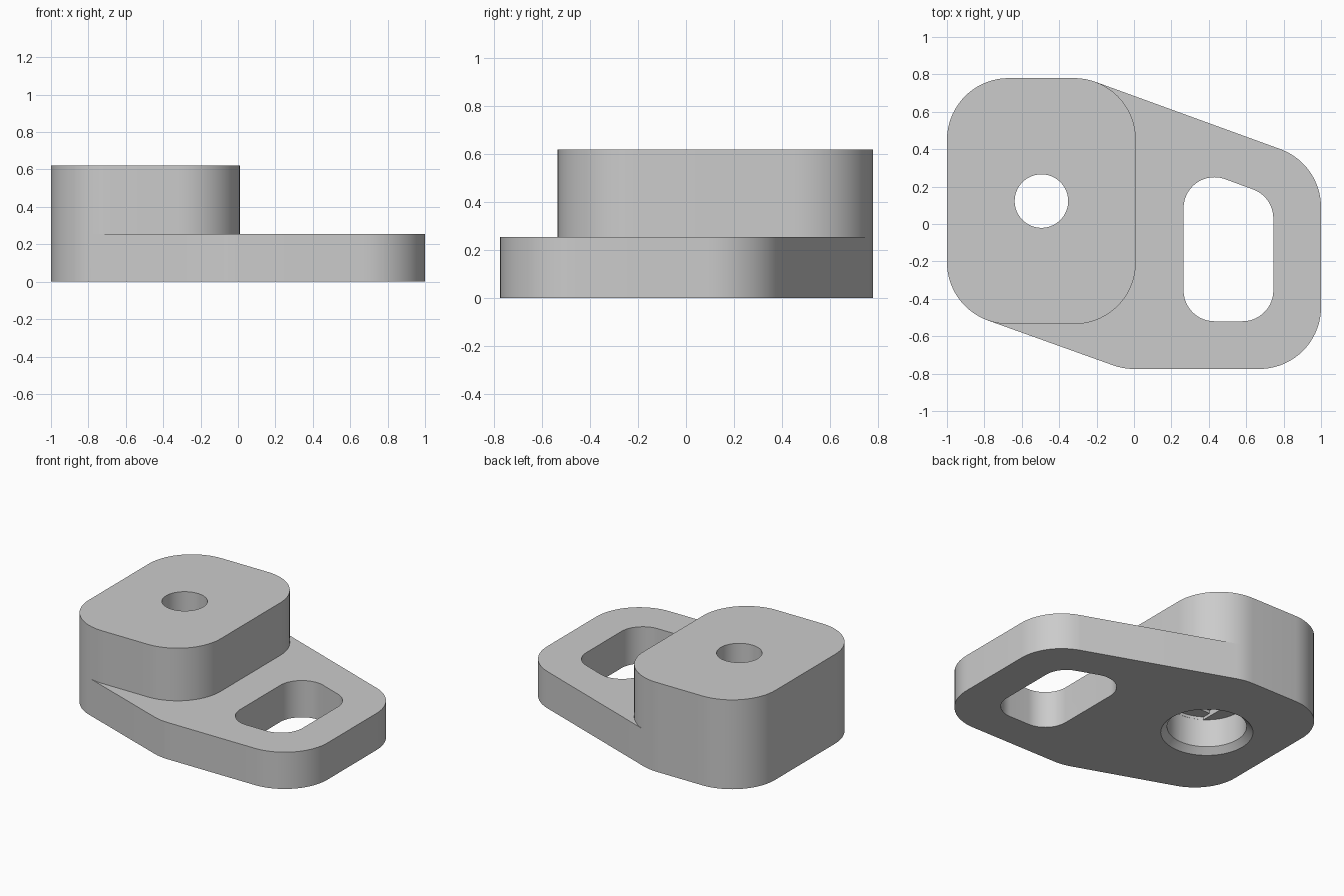
import bpy, bmesh, math
from mathutils import Vector

cube = bpy.data.objects.get("Cube")
if cube:
    bpy.data.objects.remove(cube, do_unlink=True)

BASE_TOP, BLOCK_TOP = 0.255, 0.62
CORNER, SLOT_R, STEP = 0.33, 0.165, 5
HOLE = (-0.495, 0.1225)
HOLE_R, BORE_R, BORE_TOP = 0.143, 0.25, 0.235

grey = bpy.data.materials.new("Plain grey")
grey.use_nodes = True
grey.diffuse_color = (0.6, 0.6, 0.6, 1)
grey.node_tree.nodes["Principled BSDF"].inputs["Base Color"].default_value = grey.diffuse_color


def rounded(centres, r):
    """Outline wrapped tightly around equal circles, centres counter-clockwise."""
    c = [Vector(p) for p in centres]
    n = len(c)
    out = []
    for i in range(n):
        before, after = c[i] - c[i - 1], c[(i + 1) % n] - c[i]
        # Outward normals of the two straight sides meeting here
        start = math.degrees(math.atan2(-before.x, before.y))
        end = math.degrees(math.atan2(-after.x, after.y))
        while end < start:
            end += 360
        angles = [start]
        a = (math.floor(start / STEP) + 1) * STEP
        while a < end - 0.01:
            if a > start + 0.01:
                angles.append(a)
            a += STEP
        angles.append(end)
        out += [(c[i].x + r * math.cos(math.radians(t)),
                 c[i].y + r * math.sin(math.radians(t))) for t in angles]
    return out


def circle(r, steps=72):
    return [(HOLE[0] + r * math.cos(math.tau * i / steps),
             HOLE[1] + r * math.sin(math.tau * i / steps)) for i in range(steps)]


def make_object(name, bm):
    bmesh.ops.recalc_face_normals(bm, faces=bm.faces)
    mesh = bpy.data.meshes.new(name)
    bm.to_mesh(mesh)
    bm.free()
    mesh.materials.append(grey)
    obj = bpy.data.objects.new(name, mesh)
    bpy.context.collection.objects.link(obj)
    return obj


def prism(name, outline, z0, z1):
    bm = bmesh.new()
    face = bm.faces.new([bm.verts.new((x, y, z0)) for x, y in outline])
    top = bmesh.ops.extrude_face_region(bm, geom=[face])["geom"]
    bmesh.ops.translate(bm, vec=(0, 0, z1 - z0),
                        verts=[v for v in top if isinstance(v, bmesh.types.BMVert)])
    return make_object(name, bm)


def combine(target, tool, operation):
    mod = target.modifiers.new(operation, "BOOLEAN")
    mod.operation, mod.solver, mod.object = operation, "EXACT", tool
    bpy.context.view_layer.objects.active = target
    bpy.ops.object.modifier_apply(modifier=mod.name)
    bpy.data.objects.remove(tool, do_unlink=True)


# Slanted base plate, with the raised block standing on it
block_corners = [(-0.67, -0.205), (-0.32, -0.205), (-0.32, 0.45), (-0.67, 0.45)]
base_corners = [block_corners[0], (0, -0.445), (0.67, -0.445), (0.67, 0.09),
                block_corners[2], block_corners[3]]
foot = prism("mounting_foot", rounded(base_corners, CORNER), 0, BASE_TOP)
block = prism("raised_block", rounded(block_corners, CORNER), BASE_TOP, BLOCK_TOP)
combine(foot, block, "UNION")

# Slot through the base plate, following the slanted edge
slot_corners = [(0.43, -0.355), (0.58, -0.355), (0.58, 0.03), (0.43, 0.085)]
combine(foot, prism("slot_cutter", rounded(slot_corners, SLOT_R), -0.1, 0.4), "DIFFERENCE")

# Screw hole, with a wide bore from below
combine(foot, prism("hole_cutter", circle(HOLE_R), -0.1, 0.8), "DIFFERENCE")
combine(foot, prism("bore_cutter", circle(BORE_R), -0.1, BORE_TOP), "DIFFERENCE")

# Chamfer around the mouth of the bore
bm = bmesh.new()
bmesh.ops.create_cone(bm, cap_ends=True, segments=72, radius1=BORE_R + 0.08,
                      radius2=BORE_R, depth=0.08)
bmesh.ops.translate(bm, vec=(*HOLE, 0), verts=bm.verts)
combine(foot, make_object("chamfer_cutter", bm), "DIFFERENCE")

# Stepped ceiling of the bore: a strip, then a square around the hole
w = HOLE_R + 0.001
strip = [(min(max(x, HOLE[0] - w), HOLE[0] + w), y) for x, y in circle(BORE_R - 0.001)]
square = [(HOLE[0] + w * sx, HOLE[1] + w * sy) for sx, sy in ((-1, -1), (1, -1), (1, 1), (-1, 1))]
combine(foot, prism("strip_cutter", strip, 0.2, BORE_TOP + 0.02), "DIFFERENCE")
combine(foot, prism("square_cutter", square, 0.2, BORE_TOP + 0.04), "DIFFERENCE")

# Smooth rounded walls, crisp edges
bpy.ops.object.select_all(action="DESELECT")
foot.select_set(True)
bpy.context.view_layer.objects.active = foot
bpy.ops.object.shade_smooth_by_angle(angle=math.radians(30))
